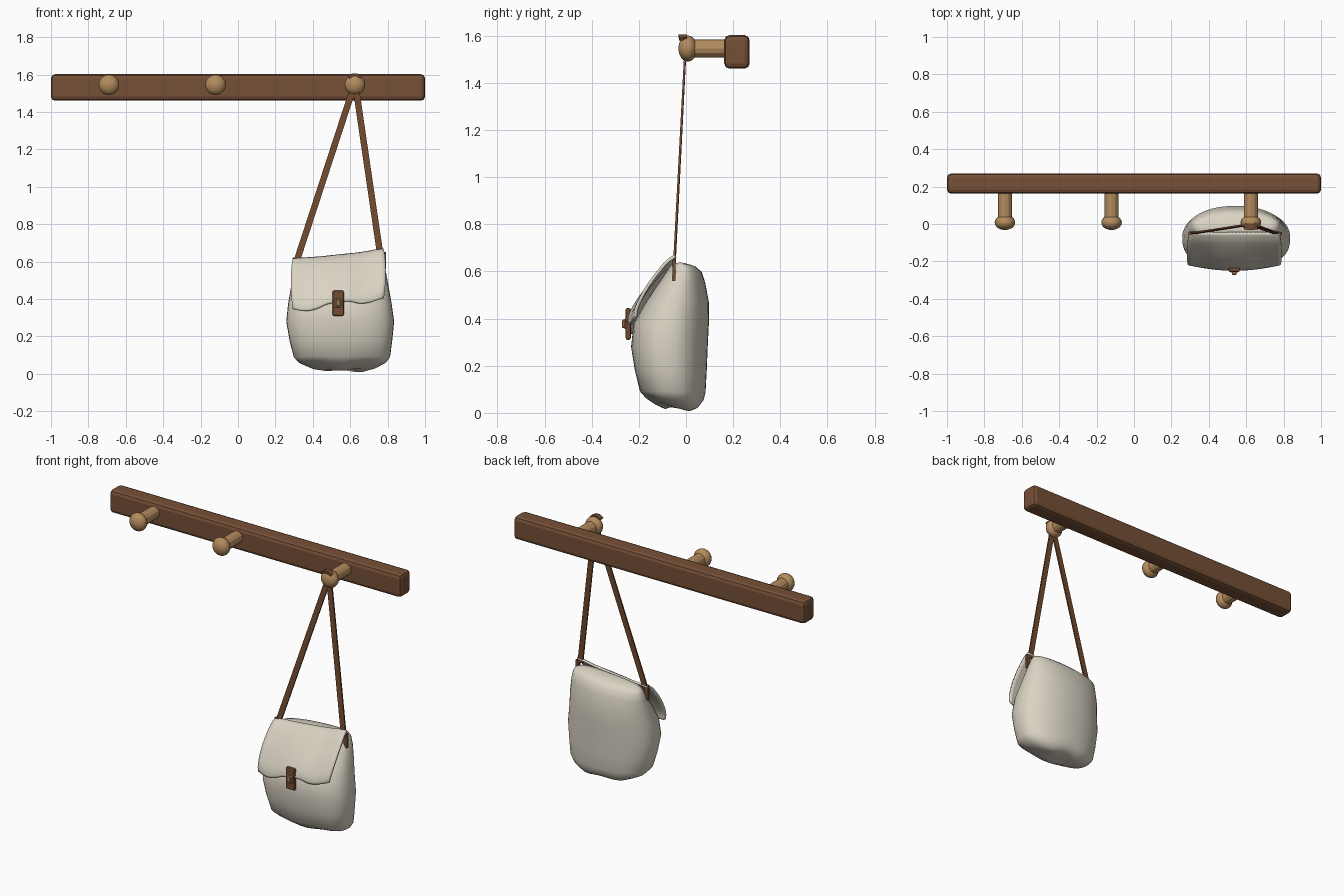
import bpy, bmesh, math
from mathutils import Vector, Matrix

if "Cube" in bpy.data.objects:
    bpy.data.objects.remove(bpy.data.objects["Cube"])


def material(name, rgb):
    m = bpy.data.materials.new(name)
    m.use_nodes = True
    m.diffuse_color = (*rgb, 1)
    m.node_tree.nodes["Principled BSDF"].inputs["Base Color"].default_value = (*rgb, 1)
    return m


wood = material("dark wood", (0.18, 0.08, 0.037))
tan = material("tan wood", (0.45, 0.26, 0.11))
leather = material("brown leather", (0.17, 0.07, 0.03))
canvas = material("cream canvas", (0.70, 0.65, 0.55))


def finish(name, bm, mat, angle=None):
    bmesh.ops.recalc_face_normals(bm, faces=bm.faces)
    mesh = bpy.data.meshes.new(name)
    bm.to_mesh(mesh)
    bm.free()
    mesh.materials.append(mat)
    obj = bpy.data.objects.new(name, mesh)
    bpy.context.collection.objects.link(obj)
    if angle:
        bpy.ops.object.select_all(action="DESELECT")
        obj.select_set(True)
        bpy.context.view_layer.objects.active = obj
        bpy.ops.object.shade_smooth_by_angle(angle=math.radians(angle))
    return obj


def box(name, low, high, mat, bevel=0.0, segments=2):
    low, high = Vector(low), Vector(high)
    bm = bmesh.new()
    size = Matrix.Diagonal((*(high - low), 1))
    bmesh.ops.create_cube(bm, size=1, matrix=Matrix.Translation((low + high) / 2) @ size)
    if bevel:
        bmesh.ops.bevel(bm, geom=bm.edges[:], offset=bevel, segments=segments,
                        profile=0.5, affect="EDGES")
    return finish(name, bm, mat)


def ribbon(name, points, width, thick, mat):
    """Flat strap facing the front, swept through points."""
    bm = bmesh.new()
    rings = []
    for i, p in enumerate(points):
        d = Vector(points[min(i + 1, len(points) - 1)]) - Vector(points[max(i - 1, 0)])
        side = d.cross(Vector((0, 1, 0))).normalized() * width / 2
        face = side.cross(d).normalized() * thick / 2
        rings.append([bm.verts.new(Vector(p) + side * a + face * b)
                      for a, b in ((-1, -1), (1, -1), (1, 1), (-1, 1))])
    for r, s in zip(rings, rings[1:]):
        for k in range(4):
            bm.faces.new((r[k], r[(k + 1) % 4], s[(k + 1) % 4], s[k]))
    bm.faces.new(rings[0])
    bm.faces.new(rings[-1])
    return finish(name, bm, mat)


def sample(values, t):
    """Smooth interpolation through evenly spaced values."""
    f = t * (len(values) - 1)
    i = min(int(f), len(values) - 2)
    f -= i
    a, b = values[max(i - 1, 0)], values[i]
    c, d = values[i + 1], values[min(i + 2, len(values) - 1)]
    return b + 0.5 * f * (c - a + f * (2*a - 5*b + 4*c - d + f * (3*(b - c) + d - a)))


# Wall rail
box("wall_rail", (-1, 0.162, 1.46), (1, 0.27, 1.602), wood, 0.022)

# Pegs with rounded knobs
PEG_Z = 1.545
for label, x in (("right", -0.69), ("middle", -0.12), ("left", 0.625)):
    turn = Matrix.Rotation(math.pi / 2, 4, "X")
    bm = bmesh.new()
    bmesh.ops.create_cone(bm, cap_ends=True, segments=12, radius1=0.038, radius2=0.038,
                          depth=0.16, matrix=Matrix.Translation((x, 0.1, PEG_Z)) @ turn)
    finish(label + "_peg_stem", bm, tan)
    bm = bmesh.new()
    shape = Matrix.Diagonal((0.055, 0.04, 0.055, 1))
    bmesh.ops.create_uvsphere(bm, u_segments=20, v_segments=12, radius=1,
                              matrix=Matrix.Translation((x, 0.008, PEG_Z)) @ shape @ turn)
    finish(label + "_peg_knob", bm, tan, 40)

# Bag body: rings of height, left and right x, front and back y
CX, CY, N = 0.545, -0.07, 40
sections = [
    (0.022, 0.46, 0.68, -0.09, 0.03),
    (0.035, 0.39, 0.74, -0.13, 0.055),
    (0.06, 0.325, 0.79, -0.17, 0.075),
    (0.09, 0.298, 0.813, -0.195, 0.083),
    (0.18, 0.275, 0.825, -0.217, 0.088),
    (0.28, 0.258, 0.835, -0.233, 0.092),
    (0.38, 0.268, 0.82, -0.222, 0.097),
    (0.47, 0.283, 0.803, -0.17, 0.097),
    (0.55, 0.30, 0.788, -0.115, 0.082),
    (0.595, 0.31, 0.775, -0.085, 0.068),
    (0.615, 0.325, 0.765, -0.07, 0.045),
    (0.625, 0.36, 0.73, -0.055, 0.01),
]
bm = bmesh.new()
rings = []
for z, x0, x1, y0, y1 in sections:
    ring = []
    for k in range(N):
        a = 2 * math.pi * k / N
        c, s = math.cos(a), math.sin(a)
        e = 0.75 if s < 0 else 0.95
        c, s = math.copysign(abs(c) ** e, c), math.copysign(abs(s) ** e, s)
        mid = (y0 + y1) / 2
        x = (x0 + x1) / 2 + c * (x1 - x0) / 2
        y = mid + s * (y1 - y0) / 2
        tilt = 0.06 * (x - CX) * max(0, z - 0.3) / 0.3
        # sagging underside, lowest toward the back
        sag = max(0, 1 - z / 0.1) * (-0.16 * (y + 0.06) + 0.012 * math.cos(22 * (x - CX)) * s)
        ring.append(bm.verts.new((x, y, max(0.001, z + tilt + sag))))
    rings.append(ring)
for r, s in zip(rings, rings[1:]):
    for k in range(N):
        bm.faces.new((r[k], r[(k + 1) % N], s[(k + 1) % N], s[k]))
for ring, tip in ((rings[0], (0.57, -0.045, 0.03)), (rings[-1], (CX, -0.03, 0.635))):
    v = bm.verts.new(tip)
    for k in range(N):
        bm.faces.new((ring[k], ring[(k + 1) % N], v))
finish("bag_body", bm, canvas, 60)

# Front flap with a wavy lower hem
hem = [0.345, 0.335, 0.345, 0.372, 0.382, 0.387, 0.375, 0.385, 0.405]
top = [0.615, 0.62, 0.632, 0.645, 0.665]
depth = [-0.045, -0.085, -0.13, -0.173, -0.21, -0.236, -0.243]
drop = [0, 0.09, 0.27, 0.47, 0.68, 0.87, 1]
U, V = 24, 14
bm = bmesh.new()
grid = []
for j in range(V + 1):
    v = j / V
    row = []
    for i in range(U + 1):
        u = i / U
        bow = (2 * u - 1) ** 2
        x = 0.295 + 0.483 * u + 0.012 * (2 * u - 1) * math.sin(math.pi * v)
        y = sample(depth, v) + 0.03 * bow * v
        z = sample(top, u) + (sample(hem, u) - sample(top, u)) * sample(drop, v)
        row.append(bm.verts.new((x, y, z)))
    grid.append(row)
for r, s in zip(grid, grid[1:]):
    for i in range(U):
        bm.faces.new((r[i], r[i + 1], s[i + 1], s[i]))
flap = finish("bag_flap", bm, canvas, 50)
solid = flap.modifiers.new("thickness", "SOLIDIFY")
solid.thickness = 0.014
solid.offset = 0

# Shoulder strap: two runs from the peg, a loop on top, and side tabs
PX = 0.625
ribbon("strap_right_run", [(PX - 0.008, -0.003, 1.53), (0.313, -0.05, 0.6)], 0.034, 0.009, leather)
ribbon("strap_left_run", [(PX + 0.005, -0.003, 1.53), (0.76, -0.05, 0.64)], 0.034, 0.009, leather)
ribbon("strap_loop", [(PX - 0.032, -0.012, 1.585), (PX - 0.012, -0.014, 1.598),
                      (PX + 0.012, -0.014, 1.598), (PX + 0.032, -0.012, 1.585)],
       0.014, 0.034, leather)
for label, x, z in (("right", 0.304, 0.53), ("left", 0.778, 0.56)):
    box(label + "_strap_tab", (x - 0.012, -0.058, z), (x + 0.012, -0.044, z + 0.09), leather)

# Clasp
box("clasp_plate", (0.505, -0.256, 0.31), (0.566, -0.234, 0.445), leather, 0.008)
box("clasp_inlay", (0.516, -0.26, 0.355), (0.556, -0.25, 0.4), tan, 0.002, 1)
box("clasp_toggle", (0.524, -0.272, 0.36), (0.548, -0.255, 0.395), tan, 0.004, 1)
